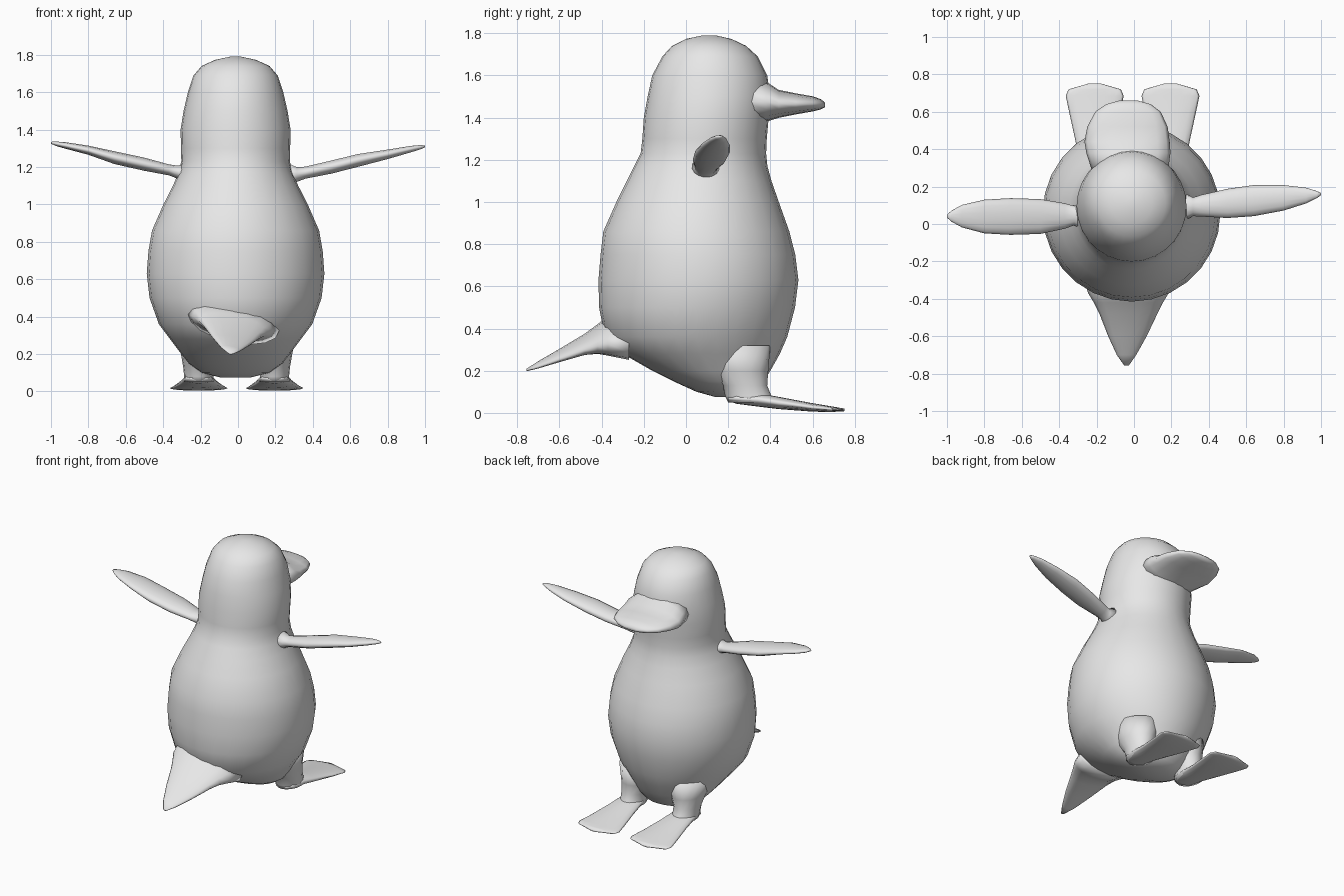
import bpy
import math
from mathutils import Vector

grey = bpy.data.materials.new("plain grey")
grey.diffuse_color = (0.8, 0.8, 0.8, 1)


def loft(name, sections, u, v, sides):
    """Skin elliptical sections (x, y, z, half_u, half_v) and close both ends."""
    u, v = Vector(u), Vector(v)
    verts, faces = [], []
    for x, y, z, hu, hv in sections:
        for i in range(sides):
            a = 2 * math.pi * i / sides
            verts.append(Vector((x, y, z)) + u * hu * math.cos(a) + v * hv * math.sin(a))
    for r in range(len(sections) - 1):
        for i in range(sides):
            j = (i + 1) % sides
            a, b = r * sides, (r + 1) * sides
            faces.append((a + i, a + j, b + j, b + i))
    last = (len(sections) - 1) * sides
    faces.append(tuple(reversed(range(sides))))
    faces.append(tuple(range(last, last + sides)))
    # keep the faces pointing outward whichever way the part grows
    path = Vector(sections[-1][:3]) - Vector(sections[0][:3])
    if u.cross(v).dot(path) < 0:
        faces = [tuple(reversed(f)) for f in faces]
    mesh = bpy.data.meshes.new(name)
    mesh.from_pydata(verts, [], faces)
    mesh.materials.append(grey)
    for p in mesh.polygons:
        p.use_smooth = True
    obj = bpy.data.objects.new(name, mesh)
    bpy.context.collection.objects.link(obj)
    return obj


X, Y, Z = (1, 0, 0), (0, 1, 0), (0, 0, 1)

# body and head: height, back, front, half width
profile = [
    (0.075, 0.14, 0.27, 0.08), (0.10, 0.05, 0.33, 0.18), (0.15, -0.06, 0.37, 0.25),
    (0.20, -0.16, 0.40, 0.29), (0.28, -0.30, 0.445, 0.35), (0.36, -0.385, 0.48, 0.41),
    (0.50, -0.412, 0.517, 0.46), (0.63, -0.415, 0.533, 0.475), (0.75, -0.405, 0.518, 0.466),
    (0.86, -0.392, 0.49, 0.447), (1.00, -0.33, 0.44, 0.386), (1.10, -0.28, 0.405, 0.335),
    (1.17, -0.245, 0.386, 0.305), (1.23, -0.215, 0.38, 0.29), (1.30, -0.207, 0.383, 0.292),
    (1.40, -0.20, 0.392, 0.294), (1.50, -0.182, 0.40, 0.278), (1.60, -0.16, 0.385, 0.255),
    (1.69, -0.112, 0.34, 0.225), (1.74, -0.066, 0.285, 0.182), (1.773, 0.0, 0.215, 0.11),
    (1.79, 0.08, 0.14, 0.03),
]
loft("body", [(-0.013, (b + f) / 2, z, w, (f - b) / 2) for z, b, f, w in profile], X, Y, 28)

# broad flat bill
loft("bill", [
    (-0.02, 0.27, 1.475, 0.20, 0.12), (-0.03, 0.38, 1.475, 0.225, 0.095),
    (-0.037, 0.44, 1.465, 0.228, 0.066), (-0.035, 0.52, 1.465, 0.215, 0.05),
    (-0.032, 0.60, 1.465, 0.175, 0.036), (-0.03, 0.64, 1.463, 0.12, 0.024),
    (-0.03, 0.66, 1.46, 0.05, 0.01)], X, Z, 16)

# flippers, the two raised a little differently
loft("left_flipper", [
    (-0.26, 0.045, 1.16, 0.08, 0.07), (-0.32, 0.045, 1.172, 0.052, 0.036),
    (-0.37, 0.043, 1.185, 0.068, 0.03), (-0.50, 0.04, 1.215, 0.093, 0.036),
    (-0.66, 0.04, 1.25, 0.098, 0.035), (-0.80, 0.04, 1.29, 0.09, 0.025),
    (-0.92, 0.042, 1.315, 0.06, 0.018), (-0.975, 0.042, 1.325, 0.03, 0.012),
    (-1.0, 0.042, 1.33, 0.008, 0.005)], Y, Z, 14)
loft("right_flipper", [
    (0.26, 0.09, 1.15, 0.08, 0.075), (0.315, 0.092, 1.16, 0.05, 0.04),
    (0.36, 0.098, 1.17, 0.058, 0.033), (0.50, 0.11, 1.20, 0.078, 0.036),
    (0.64, 0.125, 1.235, 0.083, 0.035), (0.80, 0.14, 1.268, 0.068, 0.026),
    (0.92, 0.152, 1.295, 0.042, 0.018), (0.975, 0.157, 1.306, 0.02, 0.012),
    (1.0, 0.16, 1.31, 0.006, 0.005)], Y, Z, 14)

# tail, rolled slightly to one side
loft("tail", [
    (-0.03, -0.27, 0.37, 0.25, 0.11), (-0.03, -0.37, 0.365, 0.215, 0.085),
    (-0.03, -0.42, 0.35, 0.185, 0.062), (-0.03, -0.48, 0.325, 0.155, 0.043),
    (-0.035, -0.60, 0.272, 0.103, 0.026), (-0.04, -0.70, 0.228, 0.052, 0.015),
    (-0.04, -0.757, 0.203, 0.012, 0.005)], (1, 0, -0.18), Z, 16)

# legs and webbed feet
for side, cx in (("left", -0.21), ("right", 0.195)):
    s = math.copysign(1, cx)
    loft(side + "_leg", [
        (cx - 0.02 * s, 0.23, 0.32, 0.14, 0.17), (cx - 0.01 * s, 0.25, 0.20, 0.105, 0.14),
        (cx, 0.28, 0.13, 0.083, 0.105), (cx, 0.295, 0.08, 0.078, 0.11),
        (cx, 0.31, 0.05, 0.08, 0.11)], X, Y, 16)
    loft(side + "_foot", [
        (cx, 0.20, 0.068, 0.04, 0.012), (cx, 0.24, 0.068, 0.075, 0.025),
        (cx, 0.34, 0.062, 0.085, 0.032), (cx, 0.44, 0.047, 0.102, 0.029),
        (cx, 0.60, 0.026, 0.137, 0.02), (cx, 0.685, 0.018, 0.155, 0.014),
        (cx, 0.72, 0.016, 0.14, 0.01), (cx, 0.752, 0.014, 0.03, 0.006)], X, Z, 16)
